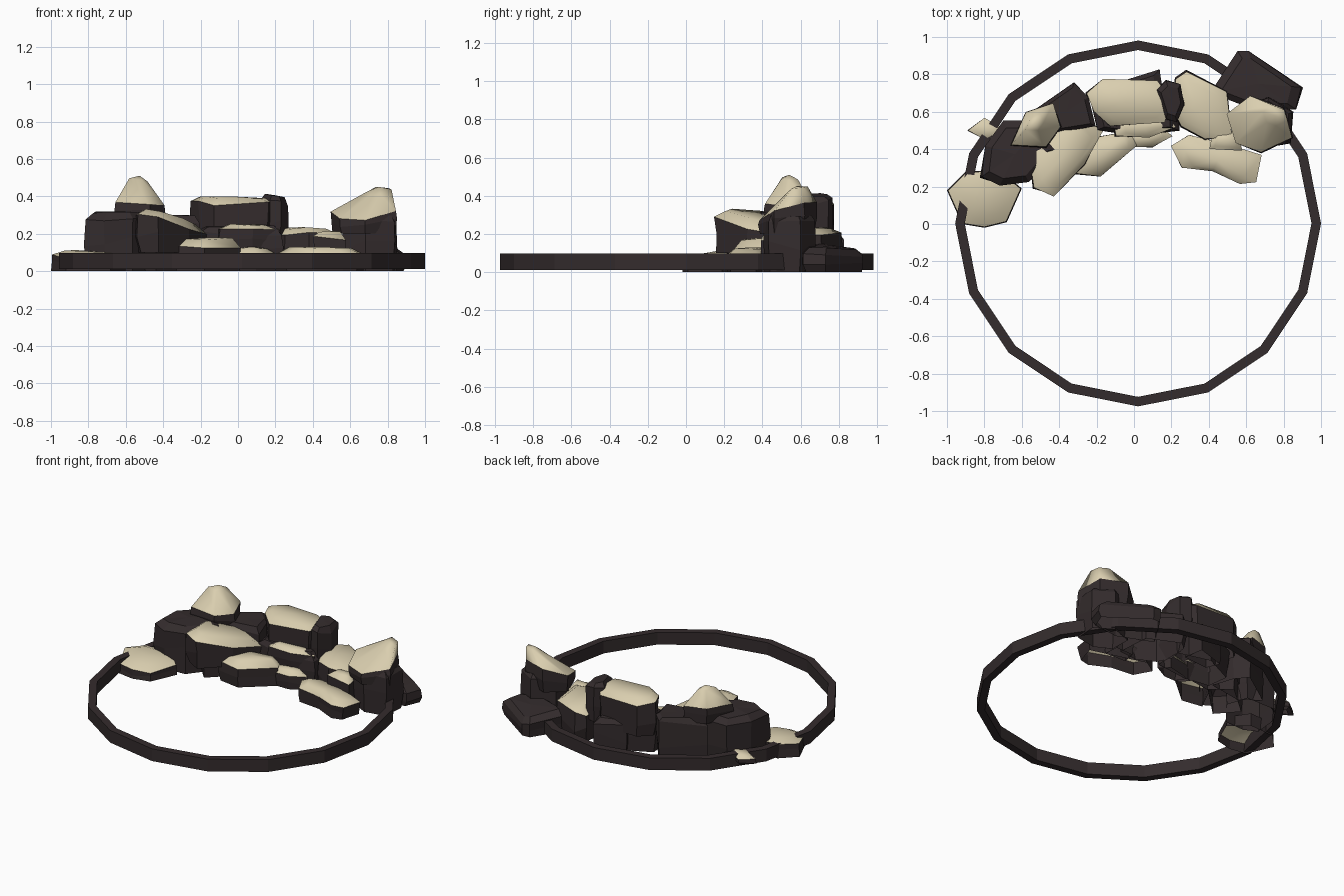
import bpy, bmesh, math, random
from mathutils import Vector

if "Cube" in bpy.data.objects:
    bpy.data.objects.remove(bpy.data.objects["Cube"])

random.seed(4)


def material(name, rgb):
    m = bpy.data.materials.new(name)
    m.diffuse_color = (*rgb, 1)
    m.use_nodes = True
    m.node_tree.nodes["Principled BSDF"].inputs["Base Color"].default_value = m.diffuse_color
    return m


DARK = material("dark brown stone", (0.034, 0.025, 0.026))
CREAM = material("pale cream cover", (0.70, 0.62, 0.43))


def finish(name, bm):
    bmesh.ops.recalc_face_normals(bm, faces=bm.faces)
    for e in bm.edges:  # cream caps are smooth, but meet the stone at a sharp edge
        if len({f.material_index for f in e.link_faces}) > 1:
            e.smooth = False
    me = bpy.data.meshes.new(name)
    bm.to_mesh(me)
    bm.free()
    me.materials.append(DARK)
    me.materials.append(CREAM)
    ob = bpy.data.objects.new(name, me)
    bpy.context.collection.objects.link(ob)
    return ob


def rock(name, outline, z0, zs, zt, tilt=(0, 0), cream=True, base=0.92, cap=0.62, peak=(0, 0), rough=0.014):
    """Chiselled stone: outline in plan, z0 base, zs shoulder, zt top of cap; open underneath."""
    c = sum((Vector(p) for p in outline), Vector((0, 0))) / len(outline)
    bm = bmesh.new()

    def loop(scale, z, lean, wob, off=(0, 0), jit=0.0):
        vs = []
        for p in outline:
            d = Vector(p) - c
            q = c + d * (scale + random.uniform(-jit, jit) * 4) + Vector(off)
            h = z + lean * (tilt[0] * d.x + tilt[1] * d.y) + random.uniform(-wob, wob)
            vs.append(bm.verts.new((q.x, q.y, max(h, z0))))
        return vs

    h = zs - z0
    loops = [loop(base, z0, 0, 0, jit=rough),
             loop(0.97, z0 + h * 0.5, 0.5, h * 0.16, jit=rough),
             loop(0.97, zs, 1, h * 0.08),
             loop(cap, zt - (zt - zs) * 0.15, cap, 0.006, peak)]
    n = len(outline)
    for k in range(3):
        for i in range(n):
            j = (i + 1) % n
            f = bm.faces.new((loops[k][i], loops[k][j], loops[k + 1][j], loops[k + 1][i]))
            f.material_index = f.smooth = int(cream and k == 2)
    top = bm.verts.new((c.x + peak[0], c.y + peak[1], zt))
    for i in range(n):
        f = bm.faces.new((loops[3][i], loops[3][(i + 1) % n], top))
        f.material_index = f.smooth = int(cream)
    return finish(name, bm)


# Sixteen-sided hoop, square in section
bm = bmesh.new()
N = 16
prof = [(0.978, 0.012), (0.978, 0.097), (0.927, 0.097), (0.927, 0.012)]
rings = [[bm.verts.new((0.022 + r * math.cos(math.tau * i / N),
                        0.003 + r * math.sin(math.tau * i / N), z)) for r, z in prof]
         for i in range(N)]
for i in range(N):
    a, b = rings[i], rings[(i + 1) % N]
    for k in range(4):
        m = (k + 1) % 4
        bm.faces.new((a[k], b[k], b[m], a[m]))
finish("hoop", bm)

# Left end of the rock arc
rock("left_low_rock", [(-1.0, .18), (-.9, .28), (-.72, .29), (-.6, .19), (-.68, .01), (-.8, -.02), (-.92, 0)],
     0, .075, .105, tilt=(-.06, .12), base=1.0, rough=0)
rock("left_chip", [(-.89, .5), (-.8, .57), (-.68, .5), (-.78, .44)], .03, .075, .10, base=.6)
rock("left_stone", [(-.82, .25), (-.8, .42), (-.7, .56), (-.46, .56), (-.4, .4), (-.56, .22), (-.72, .2)],
     0, .28, .32, cream=False, cap=.75)
rock("left_peak", [(-.66, .42), (-.58, .6), (-.43, .65), (-.39, .52), (-.47, .41)],
     .27, .37, .51, tilt=(-.1, .1), cap=.36, peak=(-.02, .02))
rock("left_slab", [(-.57, .4), (-.32, .61), (-.16, .5), (-.26, .32), (-.43, .14), (-.54, .19)],
     .1, .255, .30, tilt=(-.2, -.1), cap=.7)
rock("left_slab_foot", [(-.58, .38), (-.34, .58), (-.2, .47), (-.44, .24)], 0, .12, .18, cream=False)
rock("left_back_stone", [(-.58, .58), (-.32, .76), (-.24, .68), (-.2, .52), (-.45, .48)],
     0, .27, .30, cream=False, cap=.8)

# Middle of the arc
rock("middle_high_rock", [(-.26, .7), (-.17, .78), (.13, .77), (.21, .66), (.17, .54), (-.13, .52), (-.22, .6)],
     .14, .36, .40, cap=.75)
rock("middle_right_stone", [(.12, .72), (.17, .77), (.25, .75), (.27, .64), (.23, .54), (.17, .56)],
     .15, .37, .405, tilt=(-.2, 0), cream=False, cap=.7)
rock("middle_core", [(-.24, .66), (.0, .76), (.24, .7), (.24, .5), (.0, .47), (-.2, .5)],
     0, .2, .25, cream=False, cap=.8)
rock("middle_back_stone", [(-.08, .76), (.14, .83), (.16, .68), (-.04, .66)], 0, .19, .22, tilt=(0, -.1), cream=False)
rock("middle_ledge", [(-.12, .56), (.18, .57), (.23, .52), (.08, .46), (-.1, .47)], .13, .22, .25)
rock("middle_front_left_rock", [(-.34, .27), (-.24, .46), (-.02, .5), (.02, .42), (-.18, .25)],
     0, .13, .18, cap=.7)
rock("middle_front_rock", [(-.08, .48), (.14, .53), (.21, .47), (.1, .41), (-.02, .41)], 0, .09, .13)

# Right end of the arc
rock("right_inner_rock", [(.2, .62), (.22, .78), (.28, .82), (.5, .71), (.53, .46), (.38, .45), (.25, .52)],
     0, .195, .235, cap=.7)
rock("right_front_rock", [(.19, .42), (.29, .48), (.5, .43), (.69, .37), (.66, .22), (.57, .21), (.42, .28), (.25, .3)],
     0, .09, .13, cap=.68)
rock("right_front_step", [(.4, .4), (.42, .5), (.56, .5), (.58, .39)], 0, .18, .215)
rock("right_peak_foot", [(.55, .46), (.56, .62), (.72, .68), (.85, .6), (.84, .43), (.68, .4)],
     0, .26, .3, cream=False, cap=.85)
rock("right_peak", [(.49, .59), (.62, .69), (.8, .62), (.85, .46), (.68, .38), (.54, .43)],
     .2, .32, .45, tilt=(.15, .3), cap=.36, peak=(.09, .05))
rock("right_outer_stone", [(.4, .7), (.55, .93), (.61, .93), (.9, .73), (.87, .61), (.66, .6)],
     0, .10, .135, tilt=(-.05, -.1), cream=False, cap=.75)
